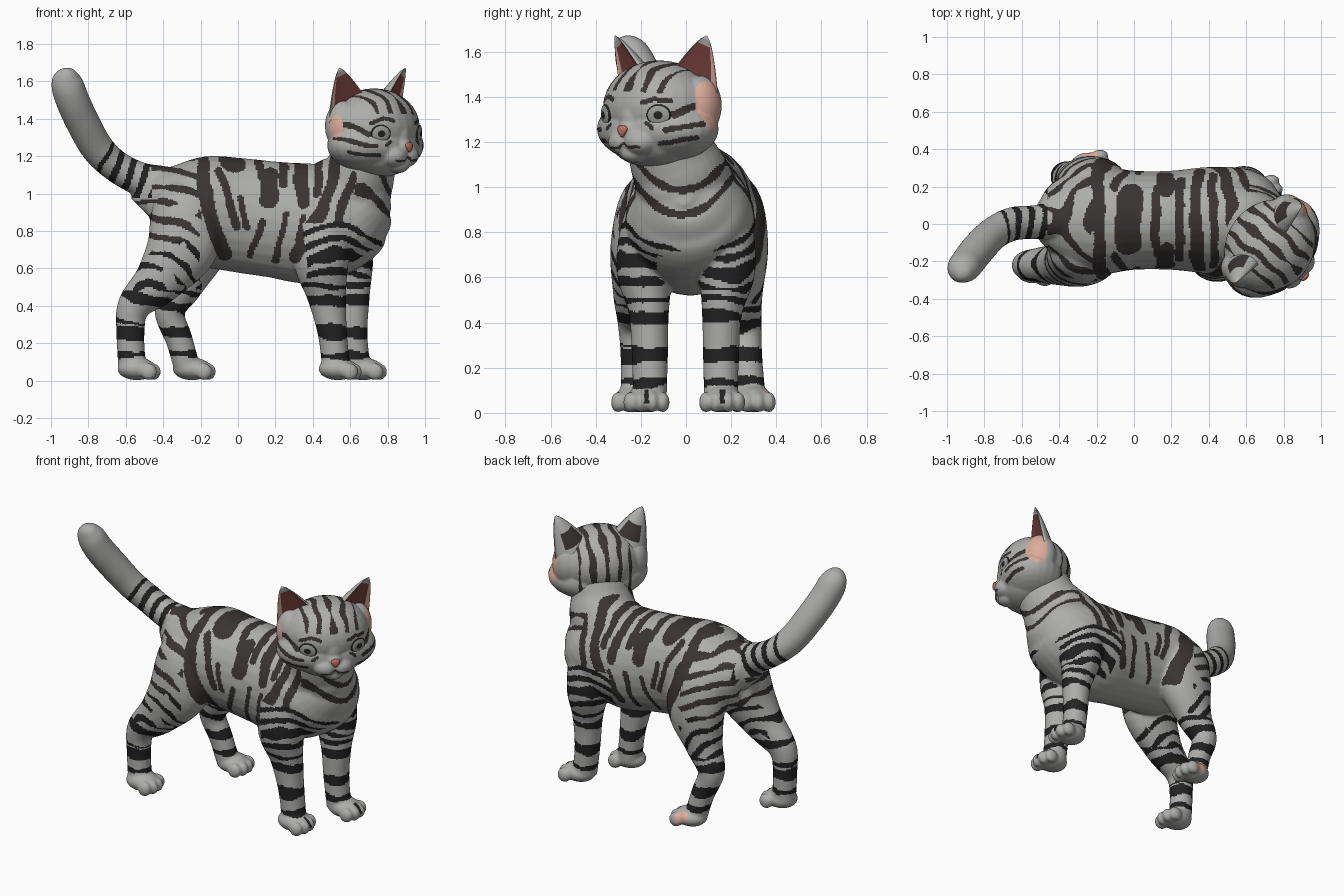
import bpy, bmesh, math
from mathutils import Vector, Matrix, noise

if "Cube" in bpy.data.objects:
    bpy.data.objects.remove(bpy.data.objects["Cube"])

COLOURS = [("light_grey_fur", (.42, .42, .41)), ("black_stripe", (.016, .016, .016)),
           ("brown_stripe", (.042, .034, .034)), ("pale_pink", (.72, .42, .33)),
           ("ear_red", (.19, .055, .05)), ("nose_pink", (.5, .16, .12)), ("eye_grey", (.32, .34, .32))]
GREY, BLACK, BROWN, PINK, RED, NOSE, EYE = range(7)
MATS = []
for name, c in COLOURS:
    m = bpy.data.materials.new(name)
    m.diffuse_color = (*c, 1)
    m.use_nodes = True
    m.node_tree.nodes["Principled BSDF"].inputs["Base Color"].default_value = m.diffuse_color
    MATS.append(m)


def make(name, bm, matrix=None):
    bmesh.ops.recalc_face_normals(bm, faces=bm.faces)
    for f in bm.faces:
        f.smooth = True
    me = bpy.data.meshes.new(name)
    bm.to_mesh(me)
    bm.free()
    for m in MATS:
        me.materials.append(m)
    ob = bpy.data.objects.new(name, me)
    bpy.context.collection.objects.link(ob)
    if matrix:
        ob.matrix_world = matrix
    return ob


def tube(bm, pts, seg=28, sub=6):
    """Loft through (x, y, z, side radius, other radius) points along a smooth path."""
    P = [pts[0]] + list(pts) + [pts[-1]]
    path = []
    for i in range(1, len(P) - 2):
        for k in range(sub + (i == len(P) - 3)):
            t = k / sub
            path.append([.5 * (2 * b + (c - a) * t + (2 * a - 5 * b + 4 * c - d) * t * t
                               + (3 * b - a - 3 * c + d) * t ** 3)
                         for a, b, c, d in zip(P[i - 1], P[i], P[i + 1], P[i + 2])])
    rings = []
    for i, q in enumerate(path):
        t = (Vector(path[min(i + 1, len(path) - 1)][:3]) - Vector(path[max(i - 1, 0)][:3])).normalized()
        side = Vector((0, 1, 0))
        side = (side - t * side.dot(t)).normalized()
        up = t.cross(side)
        rings.append([bm.verts.new(Vector(q[:3]) + side * q[3] * math.cos(a) + up * q[4] * math.sin(a))
                      for a in (2 * math.pi * k / seg for k in range(seg))])
    for r, s in zip(rings, rings[1:]):
        for k in range(seg):
            bm.faces.new((r[k], r[(k + 1) % seg], s[(k + 1) % seg], s[k]))
    bm.faces.new(rings[0])
    bm.faces.new(rings[-1])


def ball(bm, c, r):
    bmesh.ops.create_uvsphere(bm, u_segments=28, v_segments=18, radius=1,
                              matrix=Matrix.Translation(c) @ Matrix.Diagonal((*r, 1)))


def fuse(ob, voxel, smooth):
    """Melt overlapping parts into one skin."""
    r = ob.modifiers.new("fuse", 'REMESH')
    r.mode, r.voxel_size, r.use_smooth_shade = 'VOXEL', voxel, True
    s = ob.modifiers.new("soften", 'SMOOTH')
    s.factor, s.iterations = .5, smooth
    me = bpy.data.meshes.new_from_object(ob.evaluated_get(bpy.context.evaluated_depsgraph_get()))
    ob.modifiers.clear()
    ob.data = me
    me.materials.clear()
    for m in MATS:
        me.materials.append(m)


def paint(ob, rule):
    for p in ob.data.polygons:
        p.material_index = rule(p.center, p.normal)
        p.use_smooth = True


def near(x, z, strokes):
    """True when (x, z) lies on one of the painted strokes (half width, then points)."""
    for w, *c in strokes:
        for i in range(0, len(c) - 2, 2):
            ax, az, dx, dz = c[i], c[i + 1], c[i + 2] - c[i], c[i + 3] - c[i + 1]
            t = max(0, min(1, ((x - ax) * dx + (z - az) * dz) / (dx * dx + dz * dz)))
            if math.hypot(x - ax - t * dx, z - az - t * dz) < w:
                return True
    return False


# Torso, neck and tail
bm = bmesh.new()
tube(bm, [(-.495, .015, .9, .04, .08), (-.475, .015, .91, .14, .17), (-.38, .02, .92, .235, .215),
          (-.2, .02, .91, .29, .29), (0, .02, .885, .265, .305), (.2, .02, .86, .265, .31),
          (.4, .02, .84, .285, .32), (.58, .015, .87, .28, .27), (.69, 0, .93, .22, .2),
          (.77, -.01, .97, .13, .13), (.81, -.01, .98, .04, .06)])
tube(bm, [(.48, .02, .92, .25, .24), (.61, -.02, 1.04, .215, .215), (.66, -.06, 1.14, .195, .185),
          (.69, -.09, 1.26, .18, .17)])
ball(bm, (.67, -.04, 1.0), (.15, .17, .17))
tube(bm, [(-.3, .01, 1.03, .1, .1), (-.42, .015, 1.05, .1, .1), (-.53, .01, 1.08, .09, .09),
          (-.65, 0, 1.145, .09, .085), (-.75, -.05, 1.24, .088, .088), (-.83, -.13, 1.38, .092, .09),
          (-.885, -.2, 1.5, .09, .09), (-.915, -.24, 1.59, .08, .085), (-.925, -.27, 1.645, .05, .055),
          (-.93, -.28, 1.668, .015, .015)])
# Legs
tube(bm, [(.46, -.1, 1.02, .04, .05), (.46, -.14, .9, .12, .15), (.445, -.18, .65, .13, .15),
          (.475, -.165, .45, .09, .105), (.505, -.16, .25, .08, .078), (.525, -.16, .06, .075, .075)])
tube(bm, [(.55, .1, 1.02, .04, .05), (.56, .15, .9, .12, .15), (.59, .18, .65, .13, .135),
          (.61, .16, .45, .09, .095), (.615, .155, .25, .08, .077), (.635, .155, .06, .075, .075)])
tube(bm, [(-.27, -.08, 1.06, .04, .06), (-.28, -.14, .95, .14, .17), (-.29, -.19, .74, .145, .195),
          (-.42, -.215, .54, .11, .135), (-.555, -.22, .4, .083, .09), (-.575, -.22, .25, .07, .075),
          (-.565, -.22, .06, .07, .075)])
tube(bm, [(-.24, .1, 1.06, .04, .06), (-.23, .18, .95, .14, .17), (-.23, .22, .74, .145, .19),
          (-.3, .235, .52, .105, .12), (-.365, .255, .37, .08, .082), (-.315, .27, .22, .07, .072),
          (-.27, .285, .06, .07, .07)])
# Paws with four toes each
PAWS = ((.535, -.175), (.67, .16), (-.54, -.23), (-.245, .295))
for px, py in PAWS:
    ball(bm, (px, py, .062), (.105, .088, .06))
    for k, dy in enumerate((-.072, -.026, .026, .072)):
        ball(bm, (px + (.063 if k in (0, 3) else .083), py + dy, .047), (.045, .031, .046))
body = make("body", bm)
fuse(body, .009, 8)

TORSO = [(.034, -.19, 1.22, -.185, 1.05), (.042, -.18, 1.02, -.15, .9, -.08, .69), (.055, -.04, 1.19, -.01, 1.16),
         (.022, -.1, 1.13, -.05, .98, .0, .82), (.018, .02, .98, .05, .82), (.052, .17, 1.08, .165, .98),
         (.026, .11, 1.22, .12, 1.1), (.034, .33, 1.2, .35, .94), (.024, .24, 1.2, .25, 1.04),
         (.031, .53, 1.2, .46, .92, .3, .66), (.022, .43, 1.2, .42, 1.0), (.018, .25, .88, .2, .64),
         (.016, .13, .86, .06, .66), (.026, .62, 1.1, .53, .85),
         (.016, .36, .86, .33, .76)]
LEGS = ((.135, .016), (.255, .036), (.425, .028), (.505, .014))
SHOULDER = ((.575, .018), (.655, .034), (.74, .018), (.81, .014))


def coat(p, n):
    w = noise.noise(p * 7)
    x, y, z = p.x + .018 * w, p.y, p.z + .022 * noise.noise(p * 6 + Vector((5, 3, 1)))
    fat = 1 + .6 * noise.noise(p * 11)
    if p.z < .105:                                    # plain paws, dark toe gap, one pink patch
        if p.y > .35 and -.27 < p.x < -.19 and p.z > .03:
            return PINK
        gap = any(p.x > a + .05 and abs(p.y - b) < .011 for a, b in PAWS[:2])
        return BLACK if gap and p.z > .045 else GREY
    if p.x < -.46 and p.z > .98:                      # tail rings, plain tip
        d = -.88 * x + .4 * (z - 1.1)
        return BLACK if d < .67 and ((d - .42) / .076) % 1 < .45 else GREY
    if z < (.54 if x > .2 else .48):                  # leg bands
        tilt = z + (.25 * (x + .45) if x < 0 and z > .3 else 0)
        return BLACK if any(abs(tilt - c) < h * fat for c, h in LEGS) else GREY
    if n.z < -.6 and abs(y - .02) < .15:              # plain belly
        return GREY
    if x > .36 and z < .84:                           # shoulder arcs
        b = z + 1.8 * (x - .52) ** 2 - .02
        return BLACK if x < .76 and any(abs(b - c) < h * fat for c, h in SHOULDER) else GREY
    if x > .62:                                       # chest collars
        b = p.z - 3.2 * (y + .02) ** 2
        return BROWN if any(abs(b - c) < .02 * fat for c in (.88, .985)) else GREY
    if near(x, z, TORSO):
        return BROWN
    if x < -.2:                                       # hip arcs
        d = math.hypot(x + .47, z - .43)
        if (d / .088 + .2) % 1 < .37 * fat and w > -.4:
            return BLACK if z < .75 else BROWN
    return GREY


paint(body, coat)

# Head, built facing +x and then turned
H = Matrix.Translation((.735, -.125, 1.32)) @ Matrix.Rotation(math.radians(-41), 4, 'Z') @ Matrix.Scale(1.03, 4)
bm = bmesh.new()
ball(bm, (-.01, 0, .035), (.225, .255, .2))
ball(bm, (0, 0, -.06), (.21, .297, .15))
ball(bm, (.03, 0, -.11), (.17, .2, .115))
ball(bm, (.05, 0, -.01), (.17, .1, .14))
for m in (-1, 1):
    ball(bm, (.16, m * .045, -.115), (.075, .075, .06))
    ball(bm, (-.05, m * .2, .04), (.1, .085, .13))
ball(bm, (.155, 0, -.165), (.06, .06, .04))
ball(bm, (.16, 0, -.065), (.075, .06, .055))
head = make("head", bm, H)
fuse(head, .007, 9)
FACE = [(.015, .25, .0, .34, .035, .44, .06), (.012, .21, -.065, .32, -.045, .43, -.02),
        (.011, .19, -.12, .34, -.1), (.011, .1, .06, .16, .075, .24, .06),
        (.006, 0, -.12, .03, -.14, .09, -.14), (.01, .12, -.04, .15, -.06)]


def face_coat(p, n):
    s, z = abs(p.y), p.z + .012 * noise.noise(p * 9)
    size = 1 if p.y > 0 else .55                          # bare skin below the ears
    if s > .18 and math.hypot((p.x + .03) / .07, (z - .04) / .105) < size:
        return PINK
    if near(.25 * math.atan2(s, p.x), z, FACE):
        return BROWN
    if z > .1 or (p.x < -.1 and z > -.18):                # crown and nape
        if s < .16 and (s / .078 + .16 + .3 * noise.noise(p * 8)) % 1 < .38:
            return BROWN
    return GREY


paint(head, face_coat)


def on_face(y, z):
    hit, loc, nor, _ = head.ray_cast(Vector((1, y, z)), Vector((-1, 0, 0)))
    return loc, nor


# Eyes and ears, mirrored
for m, tag in ((-1, "near"), (1, "far")):
    loc, nor = on_face(m * .15, 0)
    bm = bmesh.new()
    bmesh.ops.create_uvsphere(bm, u_segments=24, v_segments=32, radius=1)
    for f in bm.faces:
        c = f.calc_center_median()
        r = math.hypot(c.x, c.y)
        f.material_index = BLACK if r < .4 or r > .88 else EYE
    bm.transform(Matrix.Translation(loc) @ nor.to_track_quat('Z', 'Y').to_matrix().to_4x4()
                 @ Matrix.Diagonal((.054, .046, .014, 1)))
    make("eye_" + tag, bm, H)

    bm = bmesh.new()
    base, tip = Vector((-.035, m * .165, .1)), Vector((-.02, m * .262, .34))
    u, d = Vector((-.36, m * .82, -.4)), Vector((.85, m * .51, .0))
    N, R = 24, 12
    rings = []
    for i in range(R + 1):
        t = i / R
        w = .128 * (1 - t) ** .75 + .004
        ring = []
        for k in range(N):
            a = 2 * math.pi * k / N
            dep = -.15 * math.sin(a) if k < N / 2 else .9 * math.sin(a)
            ring.append(bm.verts.new(base.lerp(tip, t) + u * w * math.cos(a) + d * w * dep))
        rings.append(ring)
    for i in range(R):
        for k in range(N):
            f = bm.faces.new((rings[i][k], rings[i][(k + 1) % N], rings[i + 1][(k + 1) % N], rings[i + 1][k]))
            c = math.cos(2 * math.pi * (k + .5) / N)          # positive on the outer edge
            if k < N / 2:
                f.material_index = GREY if i > R - 3 else RED if -.95 < c < .65 else PINK if c > 0 else GREY
            else:
                f.material_index = BROWN if abs(c) < .7 and 4 <= i < 8 else GREY
    bm.faces.new(rings[-1])
    make("ear_" + tag, bm, H)

# Nose
loc, nor = on_face(0, -.07)
bm = bmesh.new()
bmesh.ops.create_uvsphere(bm, u_segments=20, v_segments=12, radius=1)
for v in bm.verts:
    v.co = Vector((v.co.x * .014, v.co.y * .036 * (.65 + .4 * v.co.z), v.co.z * .026)) + loc
for f in bm.faces:
    f.material_index = NOSE
make("nose", bm, H)
